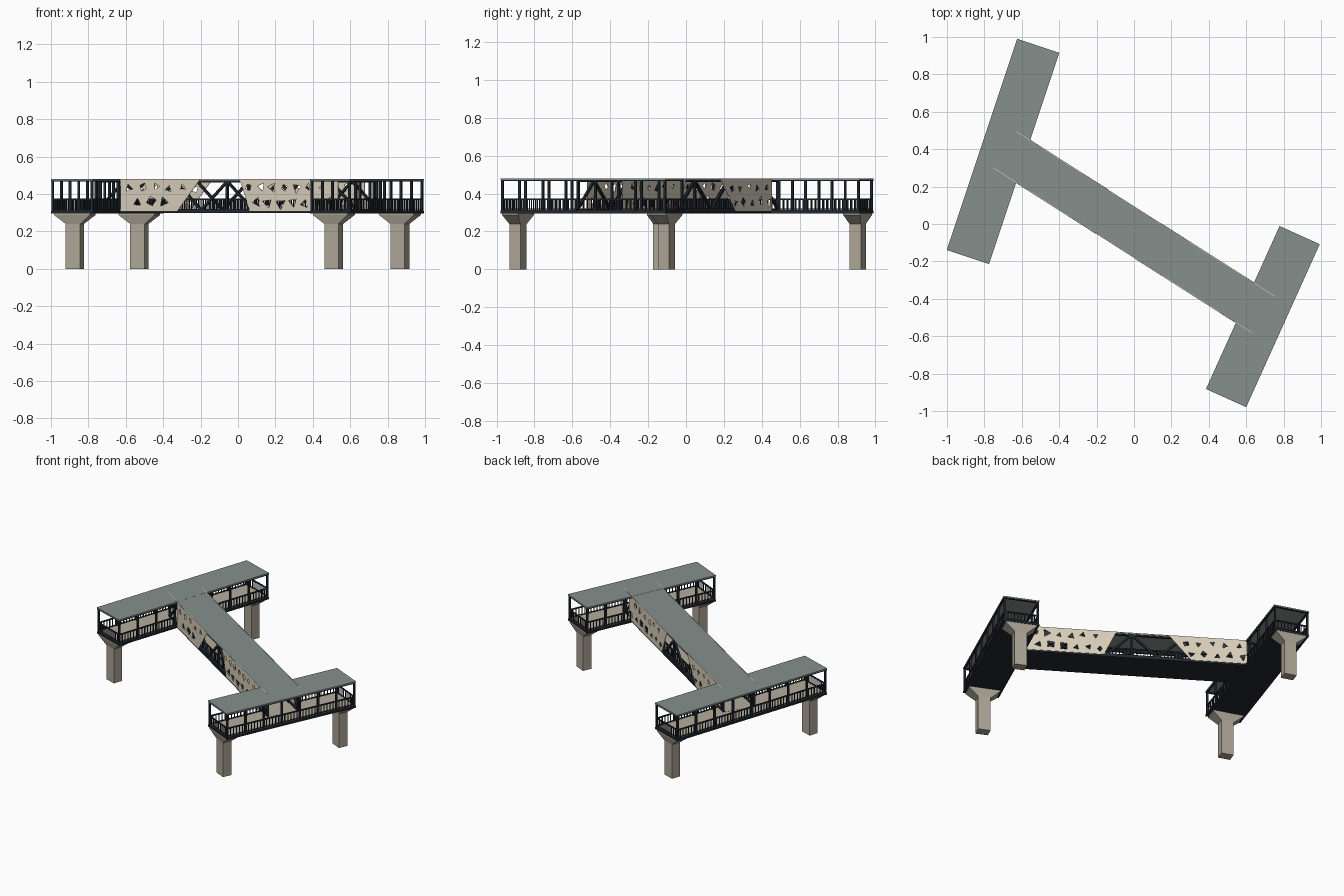
import bpy, bmesh, math, random
from mathutils import Matrix, Vector

if "Cube" in bpy.data.objects:
    bpy.data.objects.remove(bpy.data.objects["Cube"])

random.seed(7)


def material(name, rgb):
    m = bpy.data.materials.new(name)
    m.diffuse_color = (*rgb, 1)
    m.use_nodes = True
    m.node_tree.nodes["Principled BSDF"].inputs["Base Color"].default_value = m.diffuse_color
    return m


STEEL = material("dark_steel", (0.016, 0.022, 0.031))
ROOF = material("grey_roof", (0.24, 0.28, 0.27))
PANEL = material("cream_panel", (0.70, 0.63, 0.50))
CONCRETE = material("concrete", (0.42, 0.38, 0.31))
DECK = material("deck_paving", (0.45, 0.41, 0.34))

DECK_Z, RAIL_Z, ROOF_Z = 0.31, 0.375, 0.48


def frame(cx, cy, degrees):
    return Matrix.Translation((cx, cy, 0)) @ Matrix.Rotation(math.radians(degrees), 4, 'Z')


def finish(bm, name, mat, place):
    me = bpy.data.meshes.new(name)
    bmesh.ops.recalc_face_normals(bm, faces=bm.faces)
    bm.to_mesh(me)
    bm.free()
    me.materials.append(mat)
    ob = bpy.data.objects.new(name, me)
    ob.matrix_world = place
    bpy.context.collection.objects.link(ob)
    return ob


def boxes(name, mat, place, items):
    """items: (x0, x1, y0, y1, z0, z1) in the local frame"""
    bm = bmesh.new()
    for x0, x1, y0, y1, z0, z1 in items:
        m = Matrix.Translation(((x0 + x1) / 2, (y0 + y1) / 2, (z0 + z1) / 2))
        m = m @ Matrix.Diagonal((x1 - x0, y1 - y0, z1 - z0, 1))
        bmesh.ops.create_cube(bm, size=1, matrix=m)
    return finish(bm, name, mat, place)


def edge_frame(l, w, t, z0, z1):
    """Four beams around a rectangle of half length l and half width w"""
    return [(-l, l, -w, -w + t, z0, z1), (-l, l, w - t, w, z0, z1),
            (-l, -l + t, -w, w, z0, z1), (l - t, l, -w, w, z0, z1)]


def pier(name, place, t):
    # rectangular shaft with a head flaring out to carry the deck
    bm = bmesh.new()
    rings = []
    for hx, hy, z in [(0.032, 0.041, 0), (0.032, 0.041, 0.24),
                      (0.047, 0.102, 0.288), (0.047, 0.102, 0.298)]:
        rings.append([bm.verts.new((t + sx * hx, sy * hy, z))
                      for sx, sy in [(-1, -1), (1, -1), (1, 1), (-1, 1)]])
    for a, b in zip(rings, rings[1:]):
        for i in range(4):
            j = (i + 1) % 4
            bm.faces.new((a[i], a[j], b[j], b[i]))
    bm.faces.new(rings[0][::-1])
    bm.faces.new(rings[-1])
    finish(bm, name, CONCRETE, place)


def railing(l, w, sides, gap_side=0, gap=(0, 0), ends=True):
    """Rails and balusters along the long sides and ends"""
    out = []
    r, b, step = 0.004, 0.0025, 0.022
    for s in sides:
        y = s * w
        spans = [(-l, gap[0]), (gap[1], l)] if s == gap_side else [(-l, l)]
        for a, c in spans:
            out.append((a, c, y - r, y + r, RAIL_Z - 0.008, RAIL_Z))
            out.append((a, c, y - b, y + b, 0.316, 0.321))
            n = int((c - a) / step)
            for i in range(n + 1):
                x = a + (c - a) * i / n
                out.append((x - b, x + b, y - b, y + b, DECK_Z - 0.002, RAIL_Z - 0.004))
    if ends:
        for x in (-l, l):
            out.append((x - r, x + r, -w, w, RAIL_Z - 0.008, RAIL_Z))
            out.append((x - b, x + b, -w, w, 0.316, 0.321))
            for i in range(1, 10):
                y = -w + 2 * w * i / 10
                out.append((x - b, x + b, y - b, y + b, DECK_Z - 0.002, RAIL_Z - 0.004))
    return out


def platform(name, place, l, w, bays, pier_t, gap_side, gap):
    boxes(name + "_deck_slab", STEEL, place, [(-l, l, -w, w, 0.296, DECK_Z)])
    boxes(name + "_deck_paving", DECK, place,
          [(-l + .008, l - .008, -w + .008, w - .008, 0.308, DECK_Z + 0.003)])
    boxes(name + "_roof", ROOF, place, [(-l, l, -w, w, 0.472, ROOF_Z)])
    boxes(name + "_roof_beams", STEEL, place, edge_frame(l - .001, w - .001, .012, .466, .476))
    p, posts = 0.006, []
    for i in range(bays + 1):
        x = -l + 0.008 + (2 * l - 0.016) * i / bays
        for s in (-1, 1):
            if s == gap_side and gap[0] < x < gap[1]:
                continue
            y = s * (w - 0.008)
            posts.append((x - p, x + p, y - p, y + p, 0.30, 0.472))
    boxes(name + "_posts", STEEL, place, posts)
    boxes(name + "_railing", STEEL, place,
          railing(l - .008, w - .008, (-1, 1), gap_side, gap))
    for i, t in enumerate((-pier_t, pier_t)):
        pier(f"{name}_pier_{i + 1}", place, t)


# Two end platforms
platform("left_platform", frame(-0.70, 0.388, 71.6), 0.595, 0.119, 8, 0.546, -1, (-0.139, 0.103))
platform("right_platform", frame(0.689, -0.495, 65.7), 0.478, 0.118, 7, 0.43, 1, (-0.08, 0.15))

# Connecting bridge deck and roof
BR = frame(0, -0.043, -32.5)
L, W = 0.82, 0.115
boxes("bridge_deck_slab", STEEL, BR, [(-L, L, -W, W, 0.297, DECK_Z + .001)])
boxes("bridge_deck_paving", DECK, BR, [(-L, L, -W + .014, W - .014, 0.309, DECK_Z + 0.004)])
boxes("bridge_roof", ROOF, BR, [(-L, L, -W, W, 0.471, ROOF_Z - .0005)])
boxes("bridge_railing", STEEL, BR, railing(0.68, W - 0.02, (-1, 1), ends=False))
boxes("bridge_cap_strips", PANEL, BR,
      [(-L, L, s * W - .0015, s * W + .0015, 0.476, ROOF_Z + .001) for s in (-1, 1)])


# Zigzag side trusses
def truss(name, y):
    bm = bmesh.new()
    n, z0, z1, t = 10, 0.314, 0.468, 0.013

    def bar(a, b):
        a, b = Vector(a), Vector(b)
        d = b - a
        m = Matrix.Translation((a + b) / 2) @ d.to_track_quat('X', 'Y').to_matrix().to_4x4()
        bmesh.ops.create_cube(bm, size=1, matrix=m @ Matrix.Diagonal((d.length, t, t, 1)))

    bar((-L, y, z0), (L, y, z0))
    bar((-L, y, z1), (L, y, z1))
    nodes = [(-L + 2 * L * i / n, y, z1 if i % 2 else z0) for i in range(n + 1)]
    for a, b in zip(nodes, nodes[1:]):
        bar(a, b)
    for x in (-L + .006, 0, L - .006):
        bar((x, y, z0), (x, y, z1))
    finish(bm, name, STEEL, BR)


# Perforated cladding: filled flat outlines with random three and four sided holes
def cladding(name, y, outline, x0, x1, inside):
    cu = bpy.data.curves.new(name, 'CURVE')
    cu.dimensions, cu.fill_mode, cu.extrude = '2D', 'BOTH', 0.002

    def loop(pts):
        sp = cu.splines.new('POLY')
        sp.points.add(len(pts) - 1)
        for q, (px, pz) in zip(sp.points, pts):
            q.co = (px, pz, 0, 1)
        sp.use_cyclic_u = True

    loop(outline)
    cols = int((x1 - x0) / 0.076)
    for i in range(cols):
        for row in range(2):
            cx = x0 + (i + 0.32 + 0.36 * row) * (x1 - x0) / cols + random.uniform(-.006, .006)
            cz = 0.354 + 0.08 * row + random.uniform(-.008, .008)
            k, a0, r = random.choice((3, 3, 3, 4)), random.uniform(0, 6.28), random.uniform(.019, .033)
            pts = [(cx + r * math.cos(a0 + 6.283 * j / k) * random.uniform(.75, 1.1),
                    cz + r * math.sin(a0 + 6.283 * j / k) * random.uniform(.75, 1.1))
                   for j in range(k)]
            if all(inside(px, pz) for px, pz in pts):
                loop(pts)
    tmp = bpy.data.objects.new(name + "_outline", cu)
    bpy.context.collection.objects.link(tmp)
    bpy.context.view_layer.update()
    me = bpy.data.meshes.new_from_object(tmp.evaluated_get(bpy.context.evaluated_depsgraph_get()))
    bpy.data.objects.remove(tmp)
    me.name = name
    me.materials.clear()
    me.materials.append(PANEL)
    ob = bpy.data.objects.new(name, me)
    ob.matrix_world = BR @ Matrix.Translation((0, y, 0)) @ Matrix.Rotation(math.pi / 2, 4, 'X')
    bpy.context.collection.objects.link(ob)


def clad_side(side, y, lo, hi, bot, top):
    zb, zt = 0.308, 0.479

    def slant(k, z):
        return bot[k] + (top[k] - bot[k]) * (z - zb) / (zt - zb)

    cladding(side + "_left_panel", y, [(lo, zb), (bot[0], zb), (top[0], zt), (lo, zt)],
             lo, top[0], lambda x, z: lo + .01 < x < slant(0, z) - .012)
    cladding(side + "_right_panel", y, [(bot[1], zb), (hi, zb), (hi, zt), (top[1], zt)],
             top[1], hi, lambda x, z: slant(1, z) + .012 < x < hi - .01)


truss("front_truss", -W + 0.009)
truss("back_truss", W - 0.009)
clad_side("front", -W - 0.001, -0.67, 0.71, (-0.31, 0.15), (-0.165, 0.085))
clad_side("back", W + 0.001, -0.74, 0.73, (-0.38, 0.18), (-0.235, 0.10))
